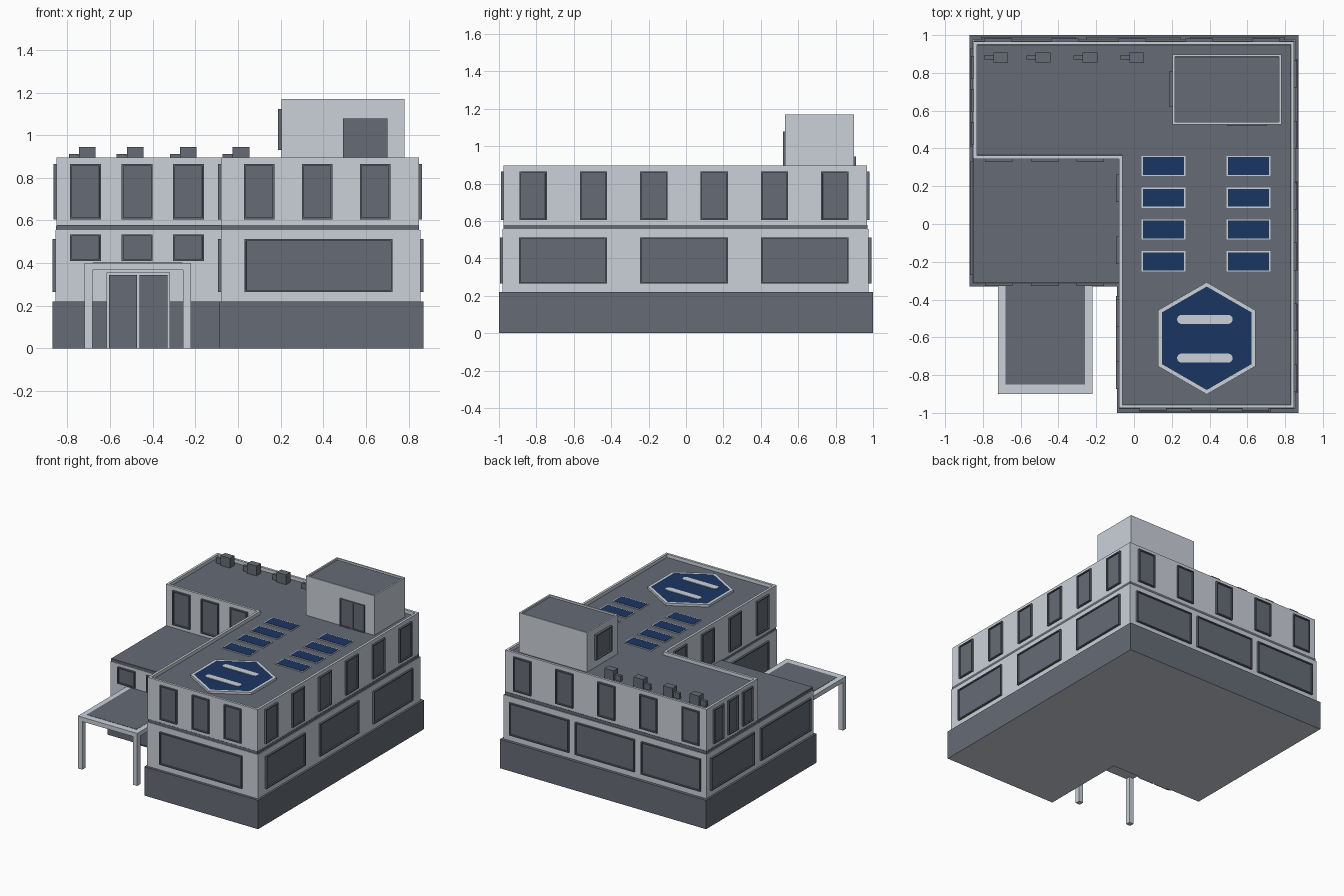
import bpy, bmesh, math
from mathutils import Matrix, Vector

if "Cube" in bpy.data.objects:
    bpy.data.objects.remove(bpy.data.objects["Cube"])


def material(name, rgb):
    m = bpy.data.materials.new(name)
    m.diffuse_color = (*rgb, 1)
    m.use_nodes = True
    m.node_tree.nodes["Principled BSDF"].inputs["Base Color"].default_value = m.diffuse_color
    return m


LIGHT = material("light_grey", (0.60, 0.64, 0.70))
DARK = material("dark_grey", (0.132, 0.146, 0.178))
BLUE = material("navy_blue", (0.0105, 0.036, 0.122))


def finish(name, bm, mats):
    bmesh.ops.recalc_face_normals(bm, faces=bm.faces)
    me = bpy.data.meshes.new(name)
    bm.to_mesh(me)
    bm.free()
    for m in mats:
        me.materials.append(m)
    ob = bpy.data.objects.new(name, me)
    bpy.context.collection.objects.link(ob)
    return ob


def cube(x0, x1, y0, y1, z0, z1):
    bm = bmesh.new()
    mat = Matrix.Translation(((x0 + x1) / 2, (y0 + y1) / 2, (z0 + z1) / 2)) @ \
        Matrix.Diagonal((x1 - x0, y1 - y0, z1 - z0, 1))
    bmesh.ops.create_cube(bm, size=1, matrix=mat)
    bm.normal_update()
    return bm


def box(name, x0, x1, y0, y1, z0, z1, mat):
    return finish(name, cube(x0, x1, y0, y1, z0, z1), [mat])


def prism(name, pts, z0, z1, mat, rim=0, depth=0, inner=None):
    """Extruded outline; optionally a rim around a sunken, recoloured top."""
    bm = bmesh.new()
    face = bm.faces.new([bm.verts.new((x, y, z0)) for x, y in pts])
    ext = bmesh.ops.extrude_face_region(bm, geom=[face])["geom"]
    bmesh.ops.translate(bm, vec=(0, 0, z1 - z0),
                        verts=[v for v in ext if isinstance(v, bmesh.types.BMVert)])
    bmesh.ops.recalc_face_normals(bm, faces=bm.faces)
    if rim:
        top = max(bm.faces, key=lambda f: f.calc_center_median().z)
        bmesh.ops.inset_region(bm, faces=[top], thickness=rim, use_even_offset=True)
        if depth:
            bmesh.ops.inset_region(bm, faces=[top], thickness=0.001, depth=-depth,
                                   use_even_offset=True)
        top.material_index = 1
    return finish(name, bm, [mat, inner or mat])


def ell(xl, yn, xm, y0, xr, y1):
    return [(xl, yn), (xm, yn), (xm, y0), (xr, y0), (xr, y1), (xl, y1)]


def rect(x0, x1, y0, y1):
    return [(x0, y0), (x1, y0), (x1, y1), (x0, y1)]


def window(name, side, p, a, b, z0, z1, out=0.014, frame=0.012):
    """Framed pane on a wall plane p, spanning a..b along the wall."""
    n = Vector({"F": (0, -1, 0), "B": (0, 1, 0), "L": (-1, 0, 0), "R": (1, 0, 0)}[side])
    s = n.x + n.y
    lo, hi = sorted((p - 0.01 * s, p + out * s))
    bm = cube(a, b, lo, hi, z0, z1) if n.y else cube(lo, hi, a, b, z0, z1)
    face = max(bm.faces, key=lambda f: f.normal.dot(n))
    bmesh.ops.inset_region(bm, faces=[face], thickness=frame)
    bmesh.ops.inset_region(bm, faces=[face], thickness=0.0003, depth=-(out - 0.004))
    finish(name, bm, [DARK])


# Main L-shaped storeys; the plinth has a light underside
plinth = prism("plinth", ell(-0.87, -0.33, -0.09, -1.0, 0.87, 1.0), 0, 0.22, DARK,
               inner=LIGHT)
for f in plinth.data.polygons:
    f.material_index = int(f.normal.z < -0.5)
prism("ground_floor", ell(-0.855, -0.315, -0.08, -0.98, 0.855, 0.977), 0.22, 0.556, LIGHT,
      0.004, 0, DARK)
prism("storey_band", ell(-0.851, -0.311, -0.077, -0.976, 0.849, 0.970), 0.55, 0.578, DARK)
prism("wing_roof_edge", rect(-0.853, -0.075, -0.313, 0.35), 0.556, 0.575, DARK, 0.015, 0.012)
prism("upper_floor", ell(-0.85, 0.345, -0.08, -0.975, 0.848, 0.967), 0.577, 0.895,
      LIGHT, 0.018, 0.025, DARK)

# Upper storey windows
UP, LOW = (0.605, 0.865), (0.265, 0.512)
for c in (-0.715, -0.473, -0.232):
    window("wing_upper_window", "F", 0.345, c - 0.073, c + 0.073, *UP)
    window("wing_lower_window", "F", -0.315, c - 0.073, c + 0.073, 0.41, 0.535)
for c in (0.1, 0.372, 0.643):
    window("front_upper_window", "F", -0.975, c - 0.071, c + 0.071, *UP)
for i in range(6):
    c = -0.817 + i * 0.3225
    window("right_upper_window", "R", 0.848, c - 0.073, c + 0.073, *UP)
for i in range(5):
    c = -0.72 + i * 0.355
    window("back_upper_window", "B", 0.967, c - 0.073, c + 0.073, *UP)
for c in (0.83, 0.655, 0.48):
    window("left_upper_window", "L", -0.85, c - 0.06, c + 0.06, *UP)
for c in (-0.8, -0.47, -0.14, 0.19):
    window("inner_upper_window", "L", -0.08, c - 0.073, c + 0.073, *UP)

# Wide ground floor windows
window("front_wide_window", "F", -0.98, 0.03, 0.725, *LOW)
for a in (-0.893, -0.245, 0.40):
    window("right_wide_window", "R", 0.855, a, a + 0.47, *LOW)
for a in (-0.81, -0.255, 0.3):
    window("back_wide_window", "B", 0.977, a, a + 0.5, *LOW)
for a, b in ((0.41, 0.93), (-0.27, 0.33)):
    window("left_wide_window", "L", -0.855, a, b, *LOW)
window("inner_wide_window", "L", -0.08, -0.87, -0.38, *LOW)

# Entrance doors with thin light surround
box("door_surround", -0.617, -0.318, -0.338, -0.31, 0, 0.357, LIGHT)
for a, b in ((-0.605, -0.473), (-0.462, -0.33)):
    window("entrance_door", "F", -0.338, a, b, 0, 0.345, 0.008)

# Entrance canopy and posts
prism("canopy", rect(-0.72, -0.22, -0.90, -0.315), 0.367, 0.40, LIGHT)
box("canopy_roof_panel", -0.68, -0.26, -0.85, -0.314, 0.39, 0.402, DARK)
for x in (-0.72, -0.257):
    box("canopy_post", x, x + 0.037, -0.90, -0.863, 0, 0.37, LIGHT)

# Rooftop stair room
prism("roof_room", rect(0.205, 0.78, 0.528, 0.898), 0.865, 1.17, LIGHT, 0.012, 0.012, DARK)
for a in (0.493, 0.597):
    window("roof_room_door", "F", 0.528, a, a + 0.104, 0.868, 1.078, 0.01, 0.012)
window("roof_room_window", "L", 0.205, 0.62, 0.81, 0.93, 1.122, 0.018)

# Air conditioning units
for x in (-0.745, -0.521, -0.272, -0.025):
    box("cooling_unit", x, x + 0.078, 0.855, 0.908, 0.865, 0.945, DARK)
    box("cooling_pipe_box", x - 0.048, x + 0.002, 0.87, 0.892, 0.865, 0.912, DARK)

# Solar panels
for x in (0.04, 0.49):
    for y in (0.253, 0.085, -0.083, -0.252):
        box("solar_frame", x, x + 0.232, y, y + 0.108, 0.866, 0.874, LIGHT)
        box("solar_cells", x + 0.007, x + 0.225, y + 0.007, y + 0.101, 0.869, 0.876, BLUE)


# Landing pad: hexagon with light border and two rounded stripes
def hexagon(r):
    return [(0.385 + r * math.cos(math.radians(90 + 60 * i)),
             -0.605 + r * math.sin(math.radians(90 + 60 * i))) for i in range(6)]


prism("landing_pad", hexagon(0.297), 0.865, 0.888, LIGHT, 0.02, 0, BLUE)
for y in (-0.505, -0.71):
    outline = []
    for cx, start in ((0.498, -90), (0.252, 90)):
        for i in range(9):
            t = math.radians(start + i * 22.5)
            outline.append((cx + 0.024 * math.cos(t), y + 0.024 * math.sin(t)))
    prism("landing_stripe", outline, 0.886, 0.892, LIGHT)
